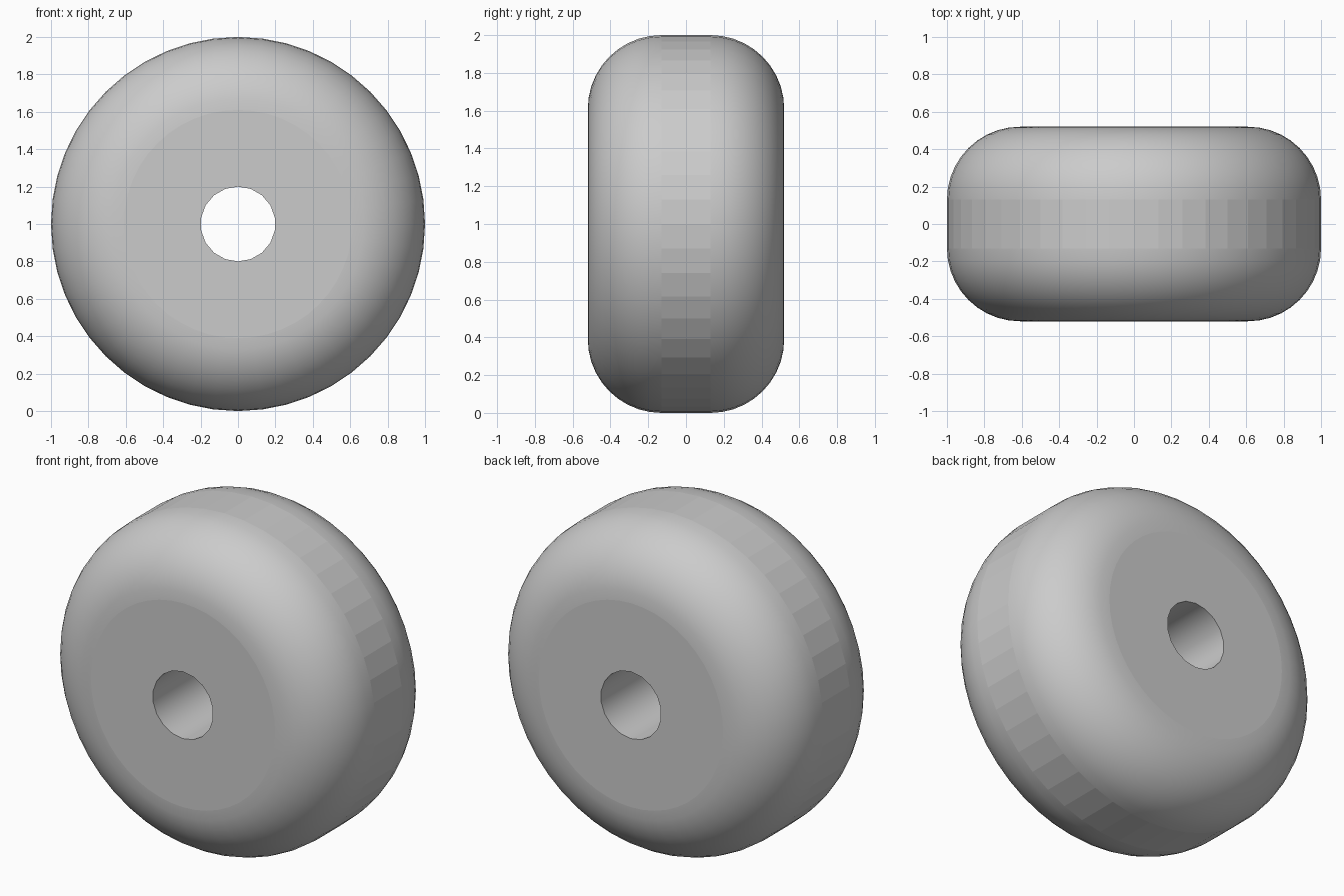
import bpy
import bmesh
from math import cos, sin, pi
from mathutils import Matrix, Vector

cube = bpy.data.objects.get("Cube")
if cube:
    bpy.data.objects.remove(cube)

RADIUS, HALF_WIDTH, ROUND, BORE = 1.0, 0.52, 0.39, 0.2
RIM_SIDES, BORE_SIDES, ROUND_STEPS = 48, 18, 10

grey = bpy.data.materials.new("plain grey")
grey.use_nodes = True
grey.diffuse_color = (0.6, 0.6, 0.6, 1)
grey.node_tree.nodes["Principled BSDF"].inputs["Base Color"].default_value = (0.6, 0.6, 0.6, 1)

bm = bmesh.new()


def ring(radius, y, sides):
    """Circle of vertices around the axle, starting at the top."""
    return [bm.verts.new((radius * sin(2 * pi * i / sides), y,
                          1 + radius * cos(2 * pi * i / sides))) for i in range(sides)]


def bridge(a, b, smooth):
    """Band of quads between two rings."""
    n = len(a)
    for i in range(n):
        j = (i + 1) % n
        bm.faces.new((a[i], a[j], b[j], b[i])).smooth = smooth


# Rounded tyre: front shoulder, flat tread, back shoulder
shoulder = [(RADIUS - ROUND + ROUND * sin(k * pi / 2 / ROUND_STEPS),
             HALF_WIDTH - ROUND + ROUND * cos(k * pi / 2 / ROUND_STEPS))
            for k in range(ROUND_STEPS + 1)]
profile = [(r, -y) for r, y in shoulder] + shoulder[::-1]
rings = [ring(r, y, RIM_SIDES) for r, y in profile]
for k in range(len(rings) - 1):
    bridge(rings[k], rings[k + 1], k != ROUND_STEPS)

# Axle bore
bore = [ring(BORE, y, BORE_SIDES) for y in (-HALF_WIDTH, HALF_WIDTH)]
bridge(bore[0], bore[1], True)

# Flat side walls between the bore and the shoulders
bm.edges.ensure_lookup_table()
for inner, outer in ((bore[0], rings[0]), (bore[1], rings[-1])):
    edges = []
    for loop in (inner, outer):
        edges += [bm.edges.get((loop[i - 1], loop[i])) for i in range(len(loop))]
    bmesh.ops.triangle_fill(bm, edges=edges, use_beauty=True, use_dissolve=False)
    # Keep the bore rim crisp
    for i in range(len(inner)):
        bm.edges.get((inner[i - 1], inner[i])).smooth = False

bmesh.ops.recalc_face_normals(bm, faces=bm.faces)
mesh = bpy.data.meshes.new("wheel")
bm.to_mesh(mesh)
bm.free()
mesh.materials.append(grey)
wheel = bpy.data.objects.new("wheel", mesh)
bpy.context.collection.objects.link(wheel)
